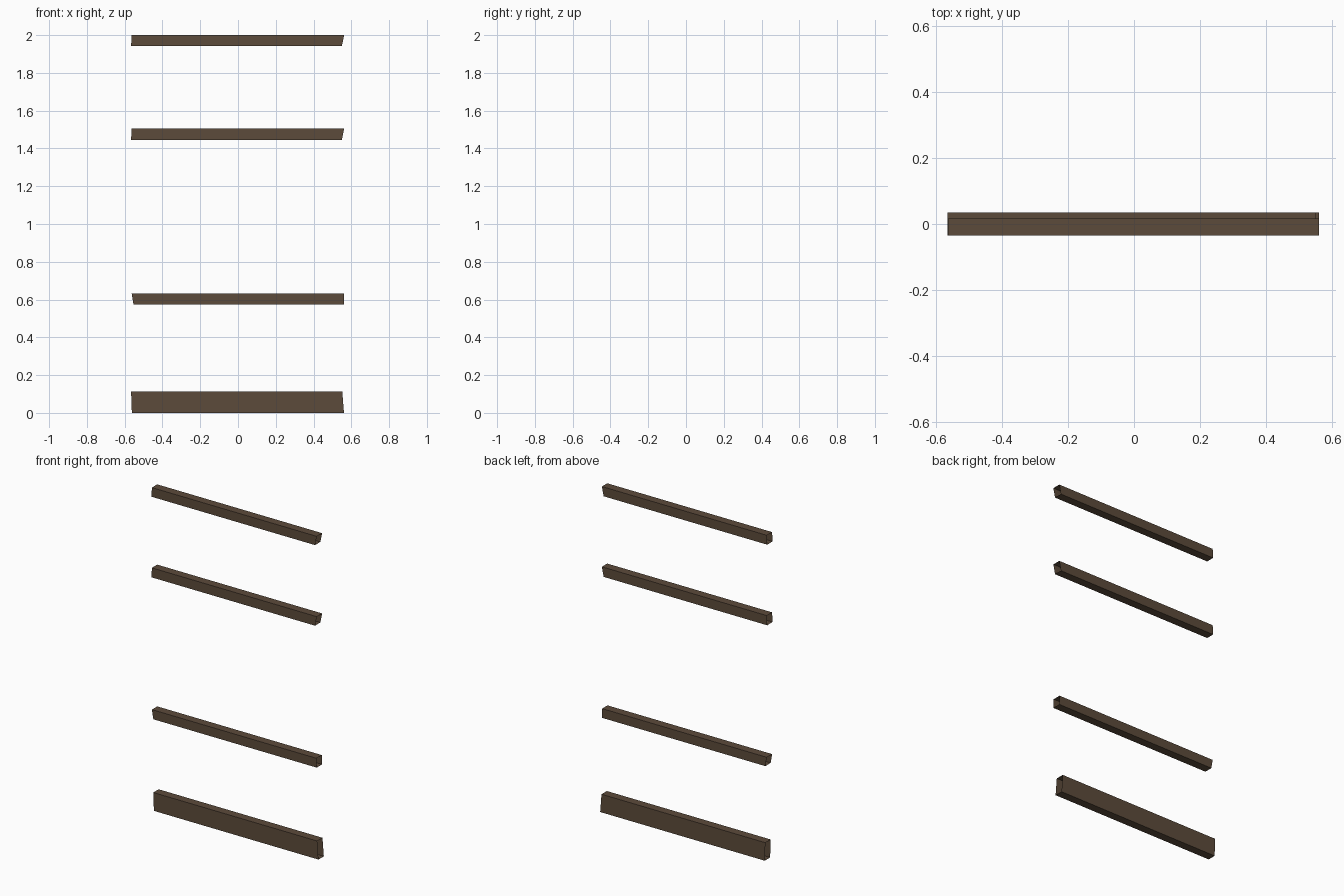
import bpy, bmesh

if "Cube" in bpy.data.objects:
    bpy.data.objects.remove(bpy.data.objects["Cube"])

wood = bpy.data.materials.new("dark brown wood")
wood.diffuse_color = (0.107, 0.070, 0.043, 1)
wood.use_nodes = True
wood.node_tree.nodes["Principled BSDF"].inputs["Base Color"].default_value = wood.diffuse_color


def beam(name, z0, z1, y0, y1, left, right):
    """Open-ended timber tube; left/right = (x at bottom, x at top)."""
    bm = bmesh.new()
    rings = []
    for xb, xt in (left, right):
        rings.append([bm.verts.new(p) for p in
                      ((xb, y0, z0), (xb, y1, z0), (xt, y1, z1), (xt, y0, z1))])
    a, b = rings
    for i in range(4):
        j = (i + 1) % 4
        bm.faces.new((a[i], a[j], b[j], b[i]))
    bmesh.ops.recalc_face_normals(bm, faces=bm.faces)
    # make sure the normals point outwards (top face must look up)
    top = max(bm.faces, key=lambda f: f.calc_center_median().z)
    if top.normal.z < 0:
        bmesh.ops.reverse_faces(bm, faces=bm.faces)
    me = bpy.data.meshes.new(name)
    bm.to_mesh(me)
    bm.free()
    me.materials.append(wood)
    bpy.context.collection.objects.link(bpy.data.objects.new(name, me))


# three thin rails and one deep bottom board, with slightly skewed ends
beam("top_rail", 1.943, 2.0, -0.035, 0.017, (-0.566, -0.563), (0.550, 0.562))
beam("upper_rail", 1.446, 1.505, -0.035, 0.017, (-0.566, -0.563), (0.550, 0.562))
beam("lower_rail", 0.574, 0.631, -0.035, 0.017, (-0.553, -0.563), (0.562, 0.560))
beam("bottom_board", 0.0, 0.112, -0.017, 0.035, (-0.562, -0.566), (0.561, 0.552))
